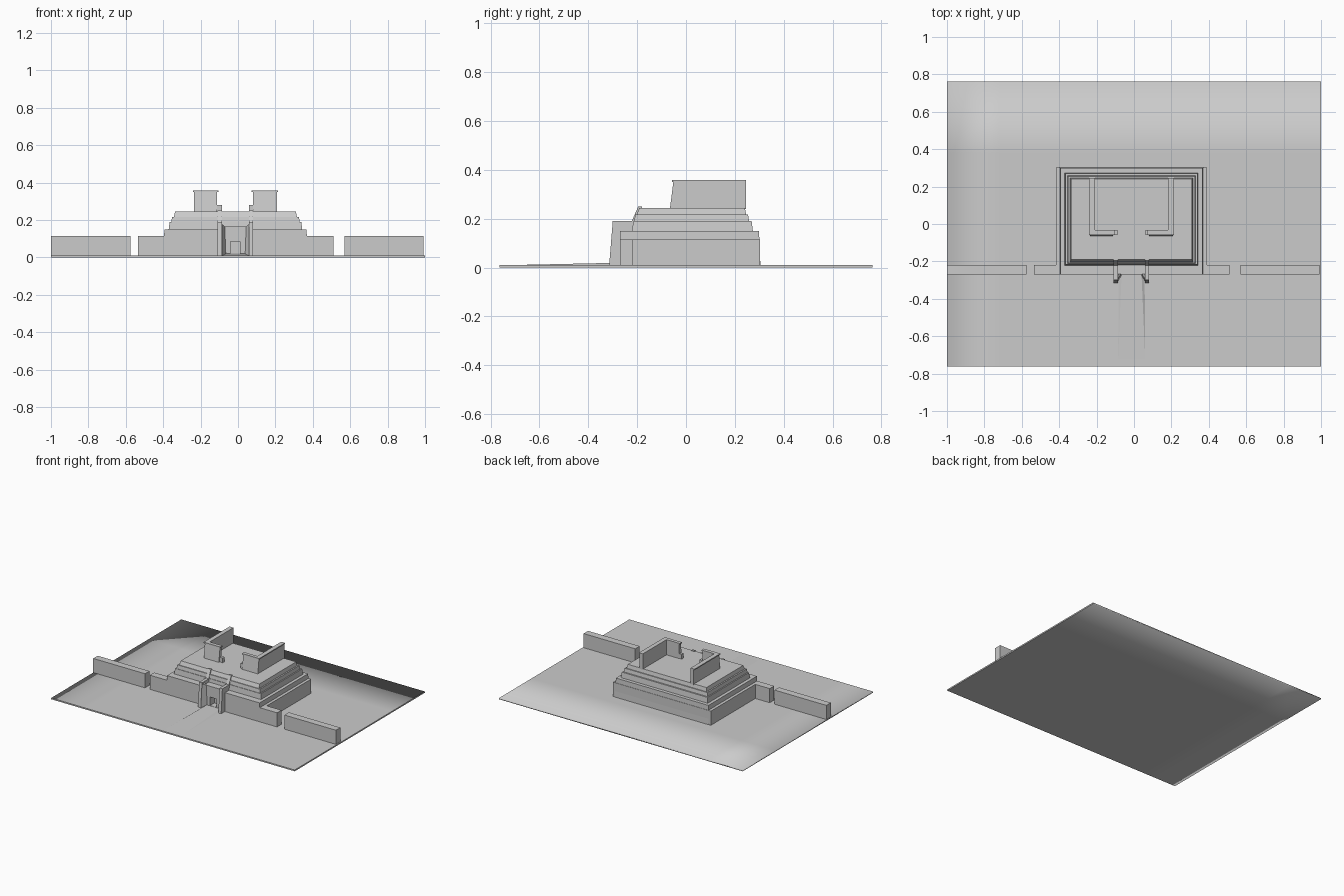
import bpy, bmesh

if "Cube" in bpy.data.objects:
    bpy.data.objects.remove(bpy.data.objects["Cube"])

CX = -0.0135   # centre line of the building


def mesh_object(name, verts, faces):
    bm = bmesh.new()
    vs = [bm.verts.new(v) for v in verts]
    for f in faces:
        bm.faces.new([vs[i] for i in f])
    bmesh.ops.recalc_face_normals(bm, faces=bm.faces)
    me = bpy.data.meshes.new(name)
    bm.to_mesh(me)
    bm.free()
    ob = bpy.data.objects.new(name, me)
    bpy.context.collection.objects.link(ob)
    return ob


def loft(name, low, high):
    """Join two matching rings of points into a closed solid."""
    n = len(low)
    faces = [tuple(range(n)), tuple(range(n, 2 * n))]
    faces += [(i, (i + 1) % n, (i + 1) % n + n, i + n) for i in range(n)]
    return mesh_object(name, list(low) + list(high), faces)


def ring(x0, x1, y0, y1, z):
    return [(x0, y0, z), (x1, y0, z), (x1, y1, z), (x0, y1, z)]


def box(name, x0, x1, y0, y1, z0, z1):
    return loft(name, ring(x0, x1, y0, y1, z0), ring(x0, x1, y0, y1, z1))


def tier(name, half, y0, y1, z0, z1, inset, front=None):
    f = inset if front is None else front
    return loft(name, ring(CX - half, CX + half, y0, y1, z0),
                ring(CX - half + inset, CX + half - inset, y0 + f, y1 - inset, z1))


# Ground slab, softly shaded towards the left and back edges
ground = box("ground", -1, 1, -0.763, 0.763, 0, 0.01)
bm = bmesh.new()
bm.from_mesh(ground.data)
for co, no in (((-0.72, 0, 0), (1, 0, 0)), ((0, 0.38, 0), (0, 1, 0))):
    bmesh.ops.bisect_plane(bm, geom=bm.verts[:] + bm.edges[:] + bm.faces[:],
                           plane_co=co, plane_no=no)
for f in bm.faces:
    f.smooth = True
for e in bm.edges:
    if all(v.co.x > 0.99 for v in e.verts) or all(v.co.y < -0.75 for v in e.verts):
        e.smooth = False
bm.to_mesh(ground.data)
bm.free()

# Front enclosure walls
for name, x0, x1 in (("outer_wall_left", -1, -0.575), ("inner_wall_left", -0.535, -0.36),
                     ("inner_wall_right", 0.33, 0.51), ("outer_wall_right", 0.57, 0.993)):
    box(name, x0, x1, -0.27, -0.218, 0.005, 0.115)

# Stepped platform
tier("base_ledge", 0.403, -0.22, 0.303, 0.005, 0.115, 0.0)
base = tier("base_block", 0.386, -0.27, 0.305, 0.005, 0.15, 0.006, 0.0)
tier("lower_step", 0.358, -0.222, 0.275, 0.14, 0.19, 0.006)
tier("middle_step", 0.345, -0.214, 0.26, 0.18, 0.217, 0.006)
tier("upper_step", 0.33, -0.205, 0.248, 0.21, 0.245, 0.007, 0.014)

# Door recess cut in the base
cutter = box("door_cutter", -0.04, 0.012, -0.3, -0.2, 0.022, 0.085)
cutter.hide_render = True
cutter.hide_viewport = True
mod = base.modifiers.new("door", 'BOOLEAN')
mod.operation = 'DIFFERENCE'
mod.object = cutter
mod.solver = 'EXACT'

# Lintel panel over the door
box("gate_lintel", -0.09, 0.063, -0.27, -0.215, 0.145, 0.165)

# Gate piers with splayed inner wings, mirrored about the centre line
pier_profile = [(-0.315, 0.005), (-0.30, 0.19), (-0.222, 0.19), (-0.196, 0.25),
                (-0.18, 0.25), (-0.18, 0.005)]
for s, side in ((-1, "left"), (1, "right")):
    def px(d):
        return CX + s * d
    loft("gate_pier_" + side, [(px(0.072), y, z) for y, z in pier_profile],
         [(px(0.095), y, z) for y, z in pier_profile])
    loft("gate_wing_" + side,
         [(px(0.075), -0.312, 0.005), (px(0.05), -0.268, 0.005), (px(0.075), -0.268, 0.005)],
         [(px(0.075), -0.30, 0.18), (px(0.056), -0.268, 0.165), (px(0.075), -0.268, 0.18)])

# Low entrance ramp with sloping sides
mesh_object("entrance_ramp",
            [(-0.085, -0.725, 0.01), (0.06, -0.725, 0.01), (0.06, -0.265, 0.008),
             (-0.085, -0.265, 0.008), (0.04, -0.265, 0.02), (-0.066, -0.265, 0.02)],
            [(0, 1, 4, 5), (1, 2, 4), (0, 5, 3), (2, 3, 5, 4), (0, 3, 2, 1)])


# L-shaped sanctuary walls with overhanging caps and low door jambs
def l_ring(s, d, grow, y_front, z):
    inner, outer, t = 0.098 - d, 0.222 + grow, 0.026 + grow
    pts = [(inner - grow, y_front), (outer, y_front), (outer, 0.246),
           (outer - t, 0.246), (outer - t, -0.032), (inner - grow, -0.032)]
    return [(CX + s * x, y, z) for x, y in pts]


for s, side, d in ((-1, "left", 0.0), (1, "right", 0.005)):
    loft("sanctuary_wall_" + side, l_ring(s, d, 0.0, -0.066, 0.24),
         l_ring(s, d, 0.0, -0.052, 0.35))
    loft("sanctuary_cap_" + side, l_ring(s, d, 0.006, -0.058, 0.35),
         l_ring(s, d, 0.006, -0.058, 0.358))
    xs = sorted((CX + s * 0.073, CX + s * 0.1))
    box("door_jamb_" + side, xs[0], xs[1], -0.056, -0.034, 0.24, 0.28)
